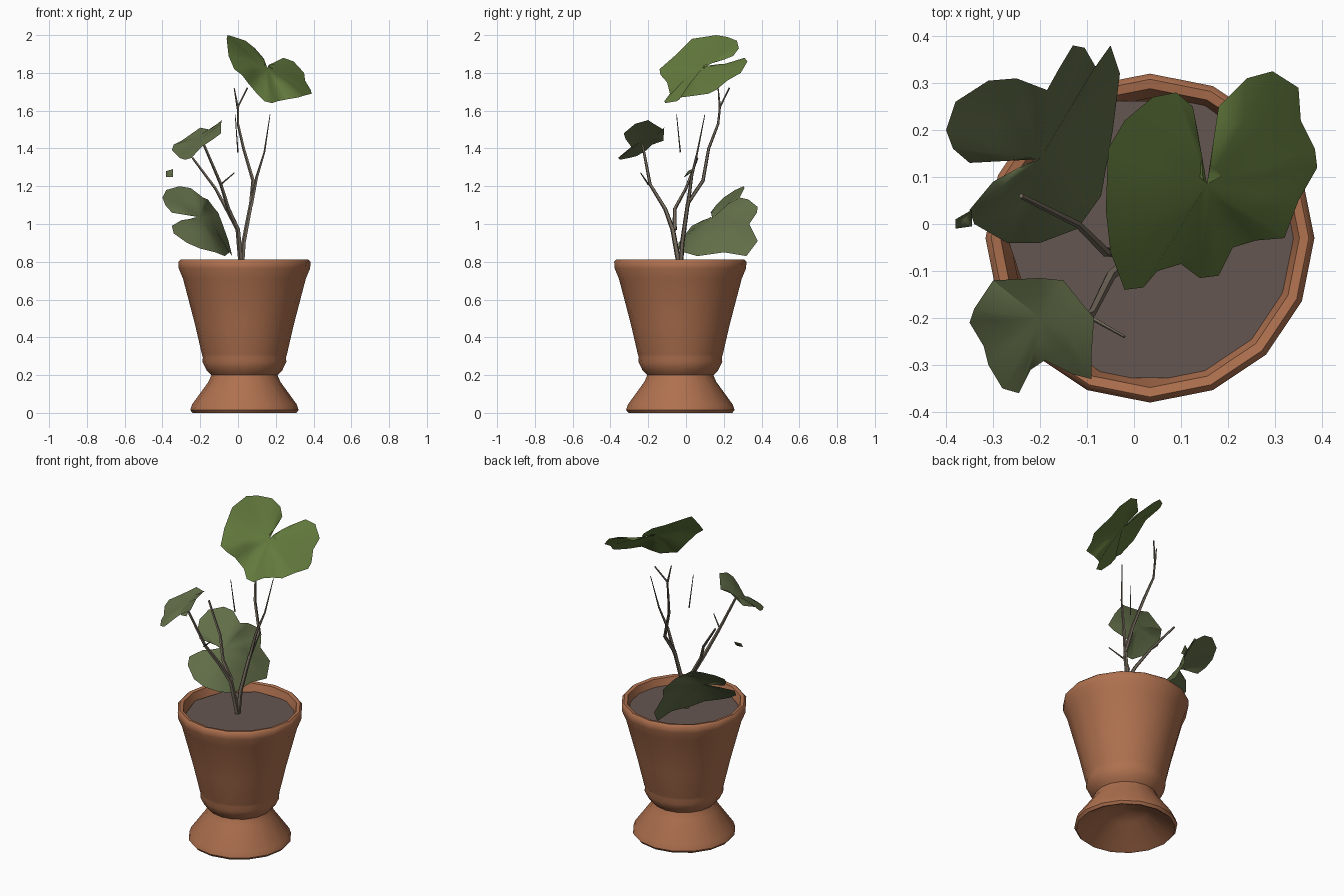
import bpy, bmesh, math
from mathutils import Vector


def material(name, rgb):
    m = bpy.data.materials.new(name)
    m.diffuse_color = (*rgb, 1)
    return m


TERRACOTTA = material("terracotta", (0.43, 0.165, 0.078))
SOIL = material("soil", (0.127, 0.093, 0.08))
BARK = material("bark", (0.17, 0.14, 0.105))
BRIGHT = material("bright_green", (0.125, 0.195, 0.047))
DULL = material("dull_green", (0.118, 0.152, 0.064))


def finish(name, bm, mat, angle):
    me = bpy.data.meshes.new(name)
    bm.to_mesh(me)
    bm.free()
    ob = bpy.data.objects.new(name, me)
    bpy.context.collection.objects.link(ob)
    me.materials.append(mat)
    bpy.ops.object.select_all(action='DESELECT')
    ob.select_set(True)
    bpy.context.view_layer.objects.active = ob
    bpy.ops.object.shade_smooth_by_angle(angle=math.radians(angle))
    return ob


def lathe(name, profile, sides, centre, mat, caps=(True, True)):
    bm = bmesh.new()
    rings = []
    for r, z in profile:
        rings.append([bm.verts.new((centre[0] + r * math.cos(2 * math.pi * i / sides),
                                    centre[1] + r * math.sin(2 * math.pi * i / sides), z))
                      for i in range(sides)])
    for a, b in zip(rings, rings[1:]):
        for i in range(sides):
            j = (i + 1) % sides
            bm.faces.new((a[i], a[j], b[j], b[i]))
    if caps[0]:
        bm.faces.new(rings[0][::-1])
    if caps[1]:
        bm.faces.new(rings[-1])
    return finish(name, bm, mat, 50)


def leaf(name, centre, outline, mat, bulge=0.008):
    """Fan of two rings around the stalk point, open at the notch."""
    bm = bmesh.new()
    c = Vector(centre)
    mid, rim = [], []
    for p in outline:
        p = Vector(p)
        mid.append(bm.verts.new(c.lerp(p, 0.55) + Vector((0, 0, bulge))))
        rim.append(bm.verts.new(p))
    vc = bm.verts.new(c)
    for i in range(len(outline) - 1):
        bm.faces.new((vc, mid[i], mid[i + 1]))
        bm.faces.new((mid[i], rim[i], rim[i + 1], mid[i + 1]))
    # Even out the inner surface so that the creases stay soft
    for _ in range(3):
        new = {v: (mid[i - 1].co + mid[i + 1].co) / 2
               for i, v in enumerate(mid) if 0 < i < len(mid) - 1}
        for v, co in new.items():
            v.co.z = (v.co.z + co.z) / 2
    bm.normal_update()
    if sum(f.normal.z for f in bm.faces) < 0:
        bmesh.ops.reverse_faces(bm, faces=bm.faces[:])
    return finish(name, bm, mat, 70)


def stem(name, points, r0, r1, sides=5):
    bm = bmesh.new()
    pts = [Vector(p) for p in points]
    rings = []
    for k, p in enumerate(pts):
        d = (pts[min(k + 1, len(pts) - 1)] - pts[max(k - 1, 0)]).normalized()
        u = d.cross(Vector((0, 1, 0))).normalized()
        v = d.cross(u)
        r = r0 + (r1 - r0) * k / (len(pts) - 1)
        rings.append([bm.verts.new(p + r * (u * math.cos(t) + v * math.sin(t)))
                      for t in (2 * math.pi * i / sides for i in range(sides))])
    for a, b in zip(rings, rings[1:]):
        for i in range(sides):
            j = (i + 1) % sides
            bm.faces.new((a[i], a[j], b[j], b[i]))
    bm.faces.new(rings[0])
    bm.faces.new(rings[-1])
    bmesh.ops.recalc_face_normals(bm, faces=bm.faces[:])
    return finish(name, bm, BARK, 60)


# Pot: hollow foot, pinched waist, collar, flared wall, thick rim
lathe("pot", [(0.02, 0.13), (0.12, 0.105), (0.262, 0.005), (0.275, 0.0), (0.287, 0.015),
              (0.277, 0.045), (0.19, 0.165), (0.175, 0.20), (0.20, 0.225), (0.222, 0.27),
              (0.22, 0.295), (0.225, 0.31), (0.262, 0.47), (0.325, 0.71), (0.348, 0.765),
              (0.350, 0.80), (0.338, 0.812), (0.318, 0.808), (0.298, 0.74)],
      16, (0.034, -0.03), TERRACOTTA, (True, False))

# Soil
lathe("soil", [(0.300, 0.74), (0.310, 0.765)], 10, (0.042, -0.033), SOIL, (False, True))

# Leaves
leaf("top_leaf", (0.155, 0.085, 1.825), [
    (0.14, 0.10, 1.84), (0.135, 0.20, 1.87), (0.125, 0.25, 1.89), (0.09, 0.28, 1.93),
    (0.04, 0.27, 1.97), (-0.02, 0.22, 1.99), (-0.055, 0.16, 2.0), (-0.06, 0.03, 1.98),
    (-0.05, -0.06, 1.89), (-0.02, -0.14, 1.82), (0.02, -0.135, 1.79), (0.05, -0.10, 1.75),
    (0.10, -0.085, 1.69), (0.14, -0.115, 1.65), (0.18, -0.11, 1.64), (0.21, -0.05, 1.65),
    (0.26, -0.035, 1.66), (0.32, -0.03, 1.67), (0.35, 0.05, 1.68), (0.39, 0.12, 1.69),
    (0.385, 0.16, 1.71), (0.355, 0.22, 1.76), (0.35, 0.29, 1.80), (0.295, 0.325, 1.86),
    (0.24, 0.31, 1.88), (0.18, 0.25, 1.85), (0.165, 0.14, 1.83), (0.185, 0.10, 1.82)], BRIGHT)

leaf("low_leaf", (-0.20, 0.138, 1.03), [
    (-0.23, 0.143, 1.04), (-0.35, 0.13, 1.06), (-0.385, 0.16, 1.10), (-0.40, 0.20, 1.14),
    (-0.38, 0.26, 1.18), (-0.31, 0.305, 1.20), (-0.25, 0.31, 1.19), (-0.185, 0.285, 1.14),
    (-0.16, 0.33, 1.13), (-0.13, 0.38, 1.09), (-0.105, 0.375, 1.06), (-0.082, 0.335, 1.0),
    (-0.05, 0.38, 0.91), (-0.03, 0.32, 0.83), (-0.045, 0.20, 0.85), (-0.07, 0.06, 0.83),
    (-0.12, -0.01, 0.85), (-0.20, -0.04, 0.87), (-0.27, -0.04, 0.90), (-0.34, 0.0, 0.95),
    (-0.35, 0.03, 0.99), (-0.30, 0.09, 1.02), (-0.23, 0.128, 1.03)], DULL)

leaf("middle_leaf", (-0.20, -0.20, 1.45), [
    (-0.30, -0.12, 1.44), (-0.20, -0.115, 1.51), (-0.15, -0.12, 1.50), (-0.11, -0.17, 1.53),
    (-0.085, -0.20, 1.55), (-0.09, -0.27, 1.53), (-0.09, -0.33, 1.48), (-0.13, -0.32, 1.45),
    (-0.19, -0.29, 1.41), (-0.22, -0.31, 1.38), (-0.245, -0.36, 1.35), (-0.28, -0.35, 1.34),
    (-0.31, -0.30, 1.35), (-0.32, -0.26, 1.36), (-0.35, -0.21, 1.39), (-0.34, -0.18, 1.42),
    (-0.30, -0.12, 1.44)], DULL)

leaf("leaf_scrap", (-0.36, 0.01, 1.265), [
    (-0.38, -0.01, 1.25), (-0.345, -0.005, 1.25), (-0.345, 0.03, 1.29), (-0.38, 0.01, 1.28),
    (-0.38, -0.01, 1.25)], DULL, 0)

# Stems and twigs
stem("main_stem", [(0.02, -0.03, 0.75), (0.03, -0.02, 0.90), (0.07, 0.01, 1.11),
                   (0.08, 0.09, 1.23), (0.03, 0.12, 1.40), (0.0, 0.17, 1.53),
                   (0.0, 0.18, 1.62), (0.05, 0.23, 1.72)], 0.014, 0.004)
stem("main_stem_tip", [(0.0, 0.18, 1.61), (-0.02, 0.17, 1.72)], 0.007, 0.003)
stem("right_branch", [(0.07, 0.01, 1.10), (0.10, 0.03, 1.25), (0.14, 0.06, 1.38),
                      (0.17, 0.10, 1.58)], 0.011, 0.002)
stem("left_stem", [(0.02, -0.03, 0.75), (0.0, -0.07, 0.97), (-0.05, -0.11, 1.08),
                   (-0.09, -0.19, 1.21), (-0.18, -0.23, 1.42)], 0.015, 0.007)
stem("left_branch", [(0.0, -0.06, 0.97), (-0.06, -0.06, 1.08), (-0.12, 0.0, 1.19),
                     (-0.24, 0.06, 1.35)], 0.012, 0.006)
stem("side_twig", [(-0.09, -0.20, 1.21), (-0.02, -0.24, 1.27)], 0.005, 0.003)
stem("thin_twig", [(0.0, -0.03, 1.38), (-0.015, -0.05, 1.58)], 0.004, 0.002)
